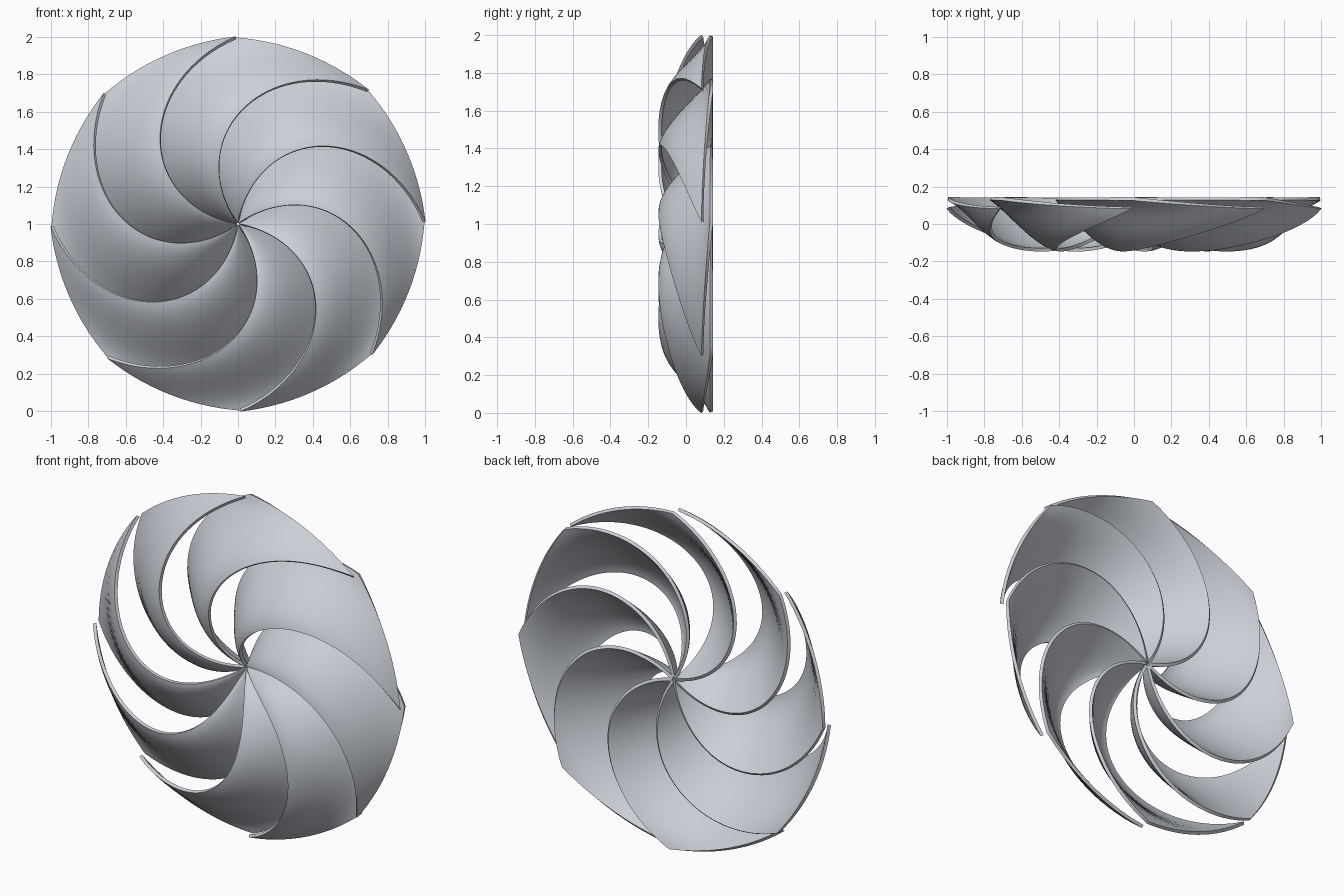
import bpy, bmesh, math

if "Cube" in bpy.data.objects:
    bpy.data.objects.remove(bpy.data.objects["Cube"])

BLADES = 8
STEP = 2 * math.pi / BLADES
NR, NU = 48, 14          # divisions along and across each blade

steel = bpy.data.materials.new("pale_steel_grey")
steel.diffuse_color = (0.6, 0.63, 0.68, 1)
steel.use_nodes = True
steel.node_tree.nodes["Principled BSDF"].inputs["Base Color"].default_value = steel.diffuse_color


def sweep(r):
    """Spiral angle (radians) ahead of the tip at radius r."""
    return math.radians(80 - 46.9 * r - 7.2 * r**2 - 25.9 * r**3)


def blade_point(v, u):
    """v: hub to rim. u: 0 at the back edge, 1 at the raised front edge."""
    r = 0.01 + 0.985 * v
    angle = sweep(r) + STEP * (1 - u)
    y_back = 0.115 + 0.02 * min(1, 2 * r)
    y_front = 0.095 - 0.233 * max(0, 4 * r * (1 - r)) ** 0.85
    y = y_back + (y_front - y_back) * (1 - (1 - u) ** 1.6)
    # rim bows slightly inward between the tips
    rr = r * (1 - 0.02 * v**4 * 4 * u * (1 - u))
    return rr * math.cos(angle), y, rr * math.sin(angle)


# one curved blade sheet, shared by all copies
bm = bmesh.new()
grid = [[bm.verts.new(blade_point(i / NR, j / NU)) for j in range(NU + 1)]
        for i in range(NR + 1)]
for i in range(NR):
    for j in range(NU):
        bm.faces.new((grid[i][j], grid[i][j + 1], grid[i + 1][j + 1], grid[i + 1][j]))
bmesh.ops.recalc_face_normals(bm, faces=bm.faces)
mesh = bpy.data.meshes.new("blade")
bm.to_mesh(mesh)
bm.free()
mesh.materials.append(steel)

# ring of blades around the hub
for k in range(BLADES):
    blade = bpy.data.objects.new(f"blade_{k + 1}", mesh.copy())
    bpy.context.collection.objects.link(blade)
    blade.location = (0, 0, 1)
    blade.rotation_euler = (0, k * STEP, 0)
    solid = blade.modifiers.new("thickness", 'SOLIDIFY')
    solid.thickness = 0.018
    solid.offset = 0
    bpy.ops.object.select_all(action='DESELECT')
    blade.select_set(True)
    bpy.context.view_layer.objects.active = blade
    bpy.ops.object.modifier_apply(modifier=solid.name)
    bpy.ops.object.shade_smooth_by_angle(angle=math.radians(40))
